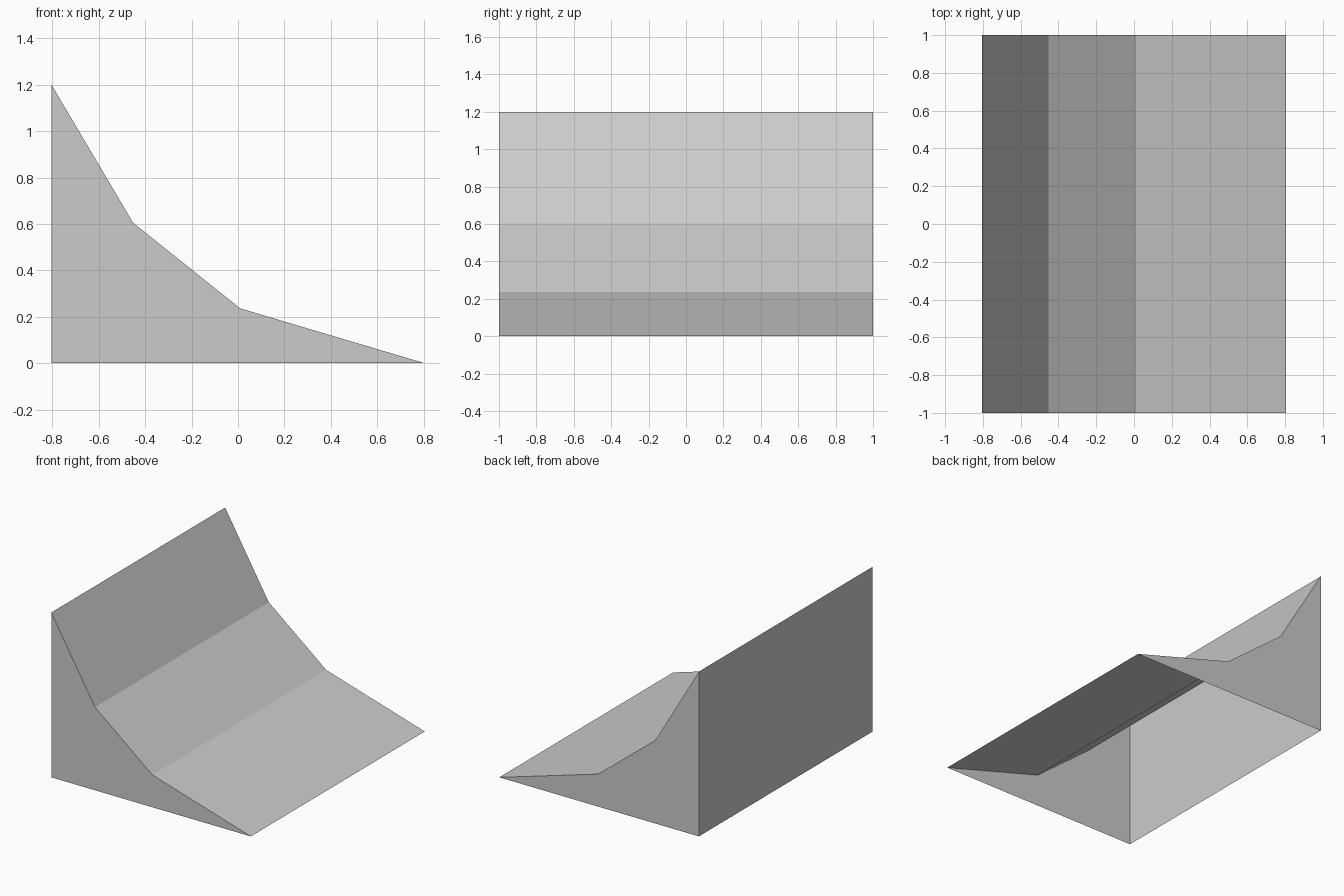
import bpy, bmesh

if "Cube" in bpy.data.objects:
    bpy.data.objects.remove(bpy.data.objects["Cube"])

# Side profile in x, z: back foot, back top, two slope breaks, toe
PROFILE = [(-0.804, 0), (-0.804, 1.2), (-0.452, 0.605), (0.01, 0.236), (0.804, 0)]
HALF_WIDTH = 1.0

bm = bmesh.new()
front = [bm.verts.new((x, -HALF_WIDTH, z)) for x, z in PROFILE]
back = [bm.verts.new((x, HALF_WIDTH, z)) for x, z in PROFILE]

# End walls
bm.faces.new(front[::-1])
bm.faces.new(back)

# Back wall and three slope panels; the underside stays open
for i in range(len(PROFILE) - 1):
    bm.faces.new((front[i], front[i + 1], back[i + 1], back[i]))
bmesh.ops.recalc_face_normals(bm, faces=bm.faces[:])

# Make sure the shell faces outward (the toe-side slope must face up)
bm.normal_update()
if max(bm.faces, key=lambda f: f.calc_center_median().x).normal.z < 0:
    bmesh.ops.reverse_faces(bm, faces=bm.faces[:])

mesh = bpy.data.meshes.new("ramp")
bm.to_mesh(mesh)
bm.free()
ramp = bpy.data.objects.new("ramp", mesh)
bpy.context.collection.objects.link(ramp)
